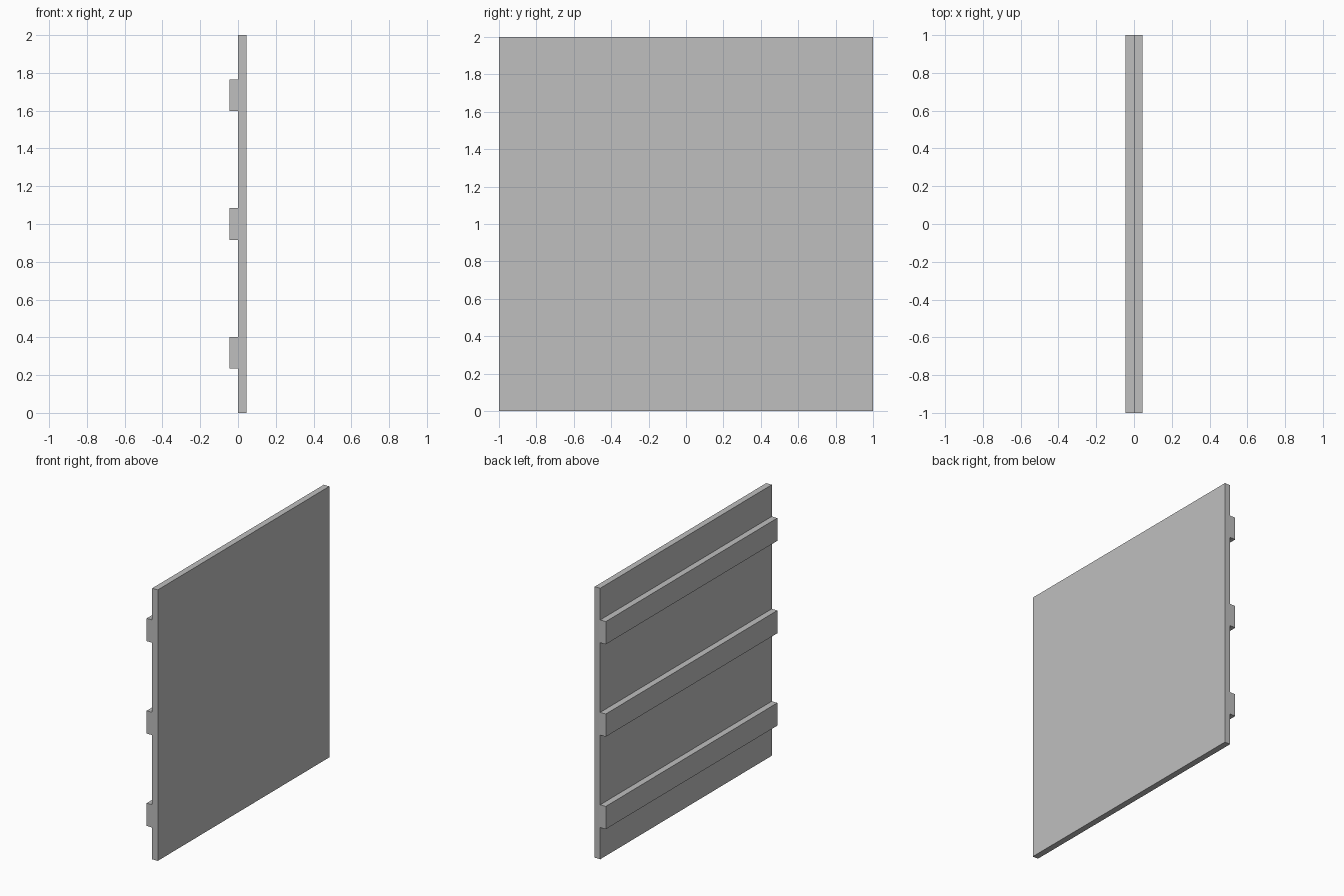
import bpy

# Remove the default cube
cube = bpy.data.objects.get("Cube")
if cube:
    bpy.data.objects.remove(cube, do_unlink=True)

# Single flat grey
grey = bpy.data.materials.new("light_grey")
grey.use_nodes = True
colour = (0.52, 0.52, 0.52, 1.0)
grey.diffuse_color = colour
grey.node_tree.nodes["Principled BSDF"].inputs["Base Color"].default_value = colour


def add_box(name, low, high):
    """Box spanning two opposite corners."""
    centre = [(a + b) / 2 for a, b in zip(low, high)]
    bpy.ops.mesh.primitive_cube_add(size=1, location=centre)
    box = bpy.context.object
    box.name = name
    box.scale = [b - a for a, b in zip(low, high)]
    bpy.ops.object.transform_apply(location=False, rotation=False, scale=True)
    box.data.materials.append(grey)
    return box


THICKNESS = 0.045
BATTEN_HEIGHT = 0.168
SPACING = 0.682

# Upright square panel
add_box("panel", (0, -1, 0), (THICKNESS, 1, 2))

# Three horizontal battens along one face
for label, step in (("lower", -1), ("middle", 0), ("upper", 1)):
    z = 1 + step * SPACING
    add_box(label + "_batten",
            (-THICKNESS, -1, z - BATTEN_HEIGHT / 2),
            (0, 1, z + BATTEN_HEIGHT / 2))
